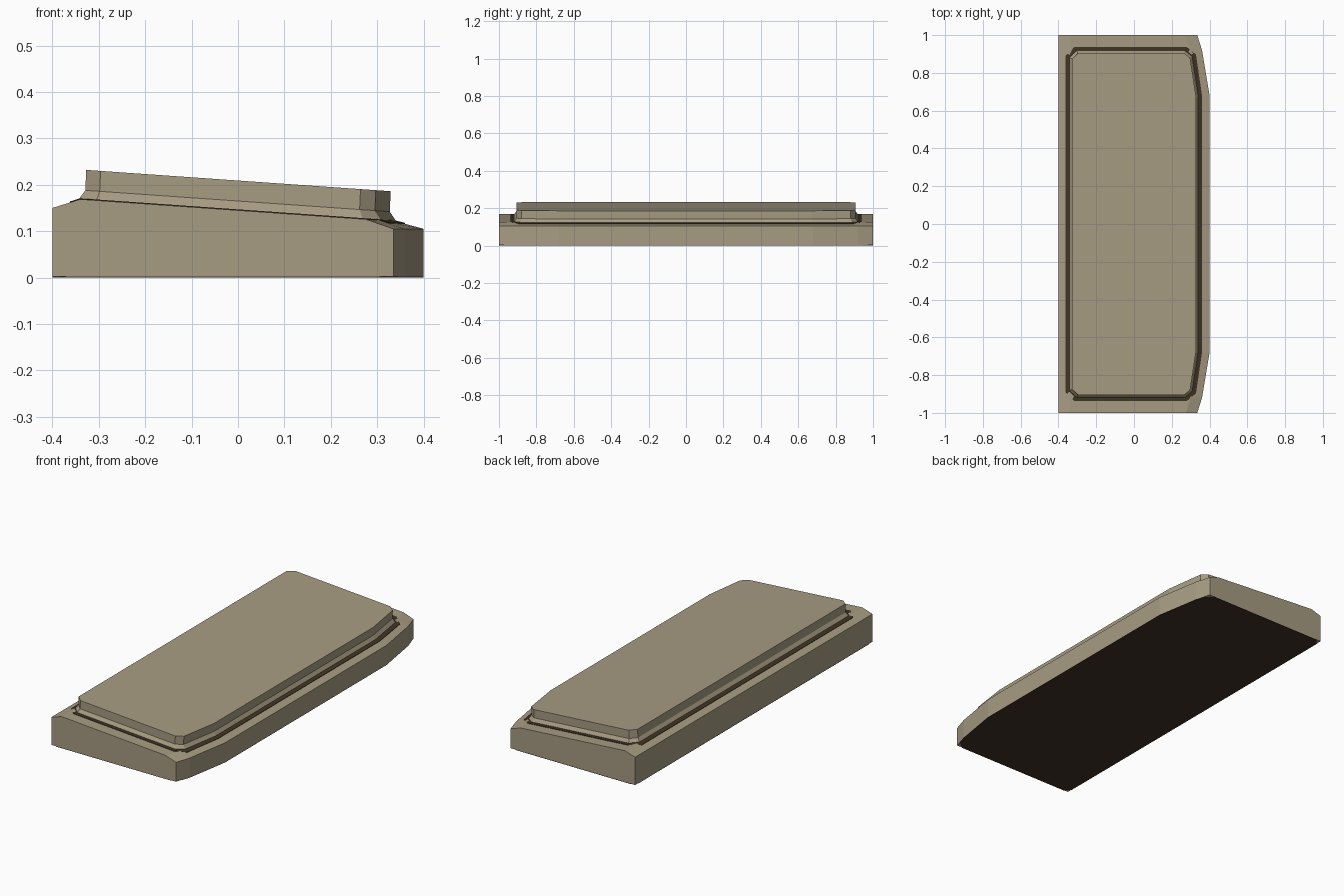
import bpy, bmesh

if "Cube" in bpy.data.objects:
    bpy.data.objects.remove(bpy.data.objects["Cube"])


def material(name, rgb):
    m = bpy.data.materials.new(name)
    m.diffuse_color = (*rgb, 1)
    m.use_nodes = True
    m.node_tree.nodes["Principled BSDF"].inputs["Base Color"].default_value = m.diffuse_color
    return m


BEIGE = material("warm beige", (0.39, 0.335, 0.228))
BROWN = material("dark brown", (0.053, 0.034, 0.018))


def loft(name, loops, mat, closed=False):
    """Skin matching loops; cap both ends, or join last to first if closed."""
    bm = bmesh.new()
    rings = [[bm.verts.new(p) for p in lp] for lp in loops]
    n = len(rings[0])
    pairs = list(zip(rings, rings[1:]))
    if closed:
        pairs.append((rings[-1], rings[0]))
    else:
        bm.faces.new(rings[0][::-1])
        bm.faces.new(rings[-1])
    for a, b in pairs:
        for i in range(n):
            j = (i + 1) % n
            bm.faces.new((a[i], a[j], b[j], b[i]))
    bmesh.ops.recalc_face_normals(bm, faces=bm.faces)
    me = bpy.data.meshes.new(name)
    bm.to_mesh(me)
    bm.free()
    me.materials.append(mat)
    ob = bpy.data.objects.new(name, me)
    bpy.context.collection.objects.link(ob)
    return ob


def mirrored(half):
    """Outline from its +y half (listed left to right)."""
    return half + [(x, -y) for x, y in reversed(half)]


def right_edge(y):
    y = abs(y)
    if y <= 0.68:
        return 0.40
    if y <= 0.92:
        return 0.40 - 0.04 * (y - 0.68) / 0.24
    return 0.36 - 0.025 * (y - 0.92) / 0.08


def slope(x, z):
    return z - 0.07 * x


def base_top(x, y):
    xr = right_edge(y)
    left = 0.15 + (x + 0.40) * 0.019 / 0.06
    right = 0.105 + (xr - x) * (slope(xr - 0.06, 0.145) - 0.105) / 0.06
    return min(slope(x, 0.145), left, right)


# Base body: wedge profile lofted along y, tapering in at both right corners
sections = []
for y in (-1, -0.92, -0.68, 0.68, 0.92, 1):
    xr = right_edge(y)
    prof = [-0.40, -0.34, xr - 0.06, xr]
    sections.append([(-0.40, y, 0.002)] + [(x, y, base_top(x, y)) for x in prof]
                    + [(xr, y, 0.002)])
loft("base_body", sections, BEIGE)

# Dark underside with clipped corners
under = mirrored([(-0.40, 0.97), (-0.37, 1.0), (0.305, 1.0), (0.345, 0.965),
                  (0.36, 0.92), (0.40, 0.68)])
loft("underside", [[(x, y, z) for x, y in under] for z in (0, 0.003)], BROWN)


def plate_outline(d):
    """Raised panel outline, grown outward by d."""
    return mirrored([(-0.329 - d, 0.875 + d * 0.5), (-0.298 - d * 0.5, 0.905 + d),
                     (0.262 + d * 0.5, 0.905 + d), (0.295 + d, 0.88 + d * 0.5),
                     (0.327 + d, 0.67 + d * 0.3)])


# Raised panel: flared foot, then an upright wall and flat sloping top
levels = [(0.014, 0, 0.14), (0.014, 0, 0.145), (0, 0, 0.165), (0, 0.002, 0.209)]
loft("raised_panel", [[(x + s, y, slope(x, z)) for x, y in plate_outline(d)]
                      for d, s, z in levels], BEIGE)

# Dark seam strip lying on the base around the panel foot
seam = [[(x, y, base_top(x, y) + h) for x, y in plate_outline(d)]
        for d, h in ((0.012, -0.004), (0.012, 0.002), (0.033, 0.002), (0.033, -0.004))]
loft("panel_seam", seam, BROWN, closed=True)
